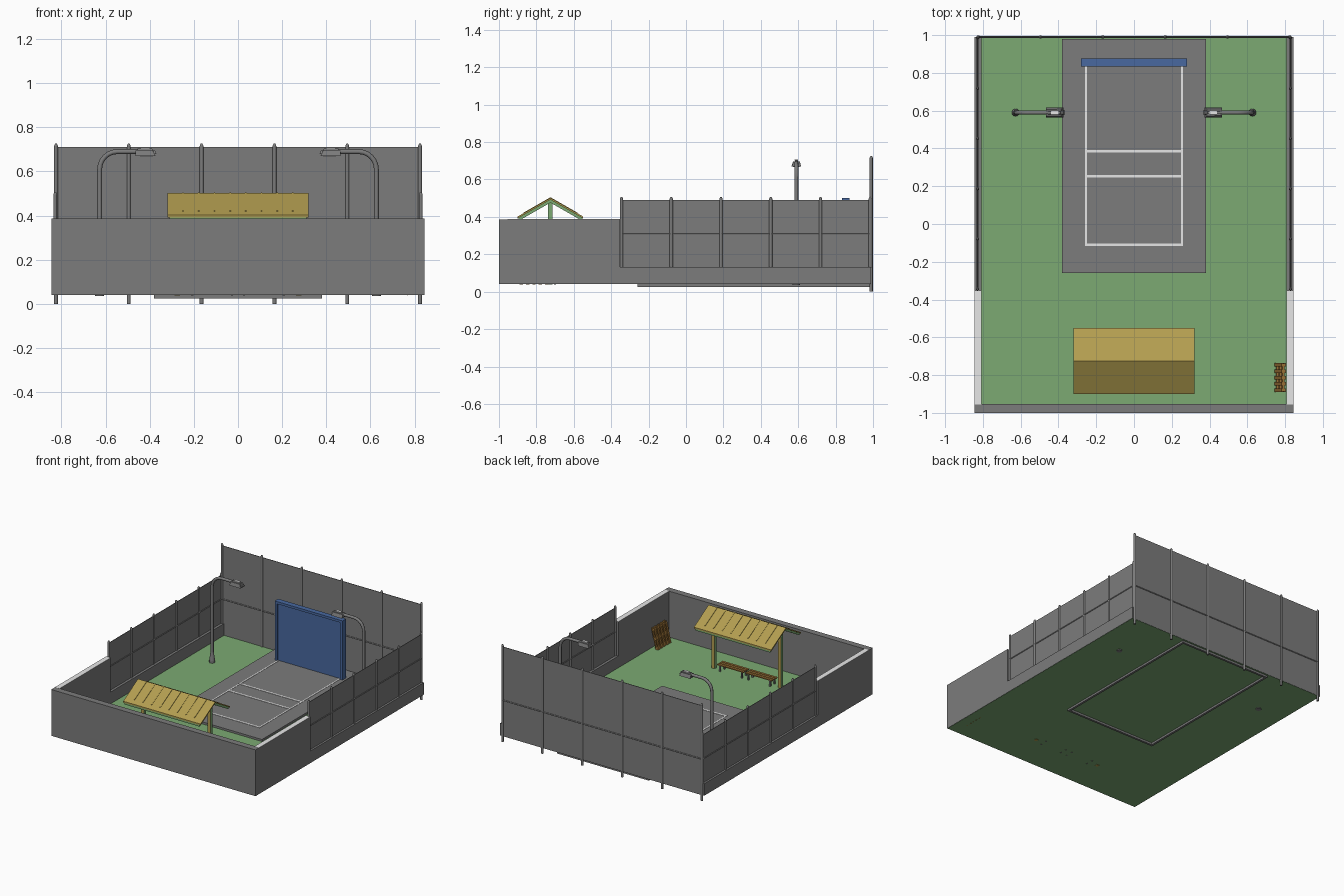
import bpy, bmesh, math
from mathutils import Vector, Matrix

if "Cube" in bpy.data.objects:
    bpy.data.objects.remove(bpy.data.objects["Cube"])


def mat(name, c):
    m = bpy.data.materials.new(name)
    m.diffuse_color = (*c, 1)
    m.use_nodes = True
    m.node_tree.nodes["Principled BSDF"].inputs["Base Color"].default_value = m.diffuse_color
    return m


GREY = mat("concrete grey", (0.2, 0.2, 0.2))
GREEN = mat("grass green", (0.2, 0.4, 0.17))
WHITE = mat("line white", (0.8, 0.8, 0.8))
BLUE = mat("board blue", (0.065, 0.14, 0.35))
TAN = mat("roof tan", (0.45, 0.34, 0.08))
BROWN = mat("bench brown", (0.35, 0.18, 0.04))


def finish(name, bm, m, smooth=False):
    me = bpy.data.meshes.new(name)
    bmesh.ops.recalc_face_normals(bm, faces=bm.faces)
    bm.to_mesh(me)
    bm.free()
    me.materials.append(m)
    ob = bpy.data.objects.new(name, me)
    bpy.context.collection.objects.link(ob)
    if smooth:
        bpy.context.view_layer.objects.active = ob
        bpy.ops.object.select_all(action='DESELECT')
        ob.select_set(True)
        bpy.ops.object.shade_smooth_by_angle(angle=math.radians(40))
    return ob


def add_box(bm, x0, x1, y0, y1, z0, z1):
    M = Matrix.Translation(((x0 + x1) / 2, (y0 + y1) / 2, (z0 + z1) / 2)) @ Matrix.Diagonal((x1 - x0, y1 - y0, z1 - z0, 1))
    return bmesh.ops.create_cube(bm, size=1, matrix=M)["verts"]


def boxes(name, m, lst):
    bm = bmesh.new()
    for b in lst:
        add_box(bm, *b)
    return finish(name, bm, m)


def add_rod(bm, a, b, r, r2=None, seg=10):
    a, b = Vector(a), Vector(b)
    d = b - a
    M = Matrix.Translation((a + b) / 2) @ d.to_track_quat('Z', 'Y').to_matrix().to_4x4()
    bmesh.ops.create_cone(bm, cap_ends=True, segments=seg, radius1=r, radius2=r if r2 is None else r2, depth=d.length, matrix=M)


def prism(name, m, pts, x0, x1):
    # extrude a (y, z) outline along x
    bm = bmesh.new()
    f = bm.faces.new([bm.verts.new((x0, y, z)) for y, z in pts])
    r = bmesh.ops.extrude_face_region(bm, geom=[f])
    bmesh.ops.translate(bm, vec=(x1 - x0, 0, 0), verts=[v for v in r["geom"] if isinstance(v, bmesh.types.BMVert)])
    return finish(name, bm, m)


# lawn
boxes("lawn", GREEN, [(-0.843, 0.843, -0.998, 0.99, 0.04, 0.043)])

# court slab, open underneath, with painted lines
boxes("court_top", GREY, [(-0.38, 0.38, -0.26, 0.98, 0.045, 0.058)])
boxes("court_rim", GREY, [(s * 0.372 - 0.008, s * 0.372 + 0.008, -0.26, 0.98, 0.025, 0.056) for s in (-1, 1)] +
      [(-0.38, 0.38, y, y + 0.016, 0.025, 0.056) for y in (-0.26, 0.964)])
boxes("court_lines", WHITE, [(-0.26, 0.26, y - 0.007, y + 0.007, 0.056, 0.0605) for y in (-0.11, 0.252, 0.386)] +
      [(s * 0.255 - 0.005, s * 0.255 + 0.005, -0.117, 0.84, 0.056, 0.06) for s in (-1, 1)])

# practice board with frame
boxes("practice_board", BLUE, [(-0.27, 0.27, 0.845, 0.865, 0.056, 0.49)])
boxes("practice_board_frame", BLUE, [(s * 0.27 - 0.01, s * 0.27 + 0.01, 0.835, 0.875, 0.056, 0.5) for s in (-1, 1)] +
      [(-0.27, 0.27, 0.835, 0.875, 0.482, 0.5)])

# walls
boxes("front_wall", GREY, [(-0.845, 0.845, -1, -0.953, 0.041, 0.387)])
for s, n in ((-1, "left"), (1, "right")):
    a, b = sorted((s * 0.807, s * 0.845))
    boxes(n + "_high_wall", GREY, [(a, b, -0.953, -0.352, 0.041, 0.386)])
    boxes(n + "_wall_cap", WHITE, [(a, b, -0.955, -0.352, 0.386, 0.3875)])
    boxes(n + "_low_wall", GREY, [(a, b, -0.352, 0.99, 0.041, 0.131)])


# fences: panel, capped posts and a middle rail
def fence(name, p, q, z0, z1, zpost, zrail, n):
    p, q = Vector((*p, 0)), Vector((*q, 0))
    bm = bmesh.new()
    for i in range(n):
        c = p.lerp(q, i / (n - 1))
        add_rod(bm, c + Vector((0, 0, zpost)), c + Vector((0, 0, z1 + 0.006)), 0.009)
        add_rod(bm, c + Vector((0, 0, z1 + 0.006)), c + Vector((0, 0, z1 + 0.016)), 0.009, 0.004)
    for z in (zrail,):
        add_rod(bm, p + Vector((0, 0, z)), q + Vector((0, 0, z)), 0.006, seg=8)
    finish(name + "_frame", bm, GREY, True)
    w = 0.002
    boxes(name + "_panel", GREY, [(min(p.x, q.x) - w, max(p.x, q.x) + w, min(p.y, q.y) - w, max(p.y, q.y) + w, z0, z1)])


fence("back_fence", (-0.825, 0.99), (0.825, 0.99), 0.041, 0.71, 0.0, 0.31, 6)
for s, n in ((-1, "left"), (1, "right")):
    fence(n + "_fence", (s * 0.828, -0.345), (s * 0.828, 0.985), 0.13, 0.49, 0.13, 0.31, 6)

# street lamps
for s, n in ((-1, "left"), (1, "right")):
    cu = bpy.data.curves.new(n + "_lamp_pole", 'CURVE')
    cu.dimensions = '3D'
    cu.bevel_depth = 0.011
    cu.bevel_resolution = 2
    path = [(0.627, 0.04), (0.627, 0.61)]
    path += [(0.547 + 0.08 * math.cos(t * math.pi / 12), 0.61 + 0.08 * math.sin(t * math.pi / 12)) for t in range(1, 7)]
    path += [(0.44, 0.69)]
    sp = cu.splines.new('POLY')
    sp.points.add(len(path) - 1)
    for pt, (x, z) in zip(sp.points, path):
        pt.co = (s * x, 0.59, z, 1)
    cu.materials.append(GREY)
    bpy.context.collection.objects.link(bpy.data.objects.new(n + "_lamp_pole", cu))
    bm = bmesh.new()
    add_rod(bm, (s * 0.627, 0.59, 0.035), (s * 0.627, 0.59, 0.06), 0.02, seg=12)
    add_rod(bm, (s * 0.627, 0.59, 0.06), (s * 0.627, 0.59, 0.12), 0.02, 0.011, seg=12)
    finish(n + "_lamp_base", bm, GREY, True)
    # head: box narrowed towards the top, nose rounded
    bm = bmesh.new()
    lo, hi = sorted((s * 0.365, s * 0.465))
    vs = add_box(bm, lo, hi, 0.564, 0.616, 0.67, 0.704)
    for v in vs:
        if v.co.z > 0.69:
            v.co.y = 0.59 + (v.co.y - 0.59) * 0.6
            if abs(v.co.x) < 0.4:
                v.co.x = s * 0.38
    bmesh.ops.bevel(bm, geom=[e for e in bm.edges if abs(e.verts[0].co.x) < 0.4 and abs(e.verts[1].co.x) < 0.4
                              or min(v.co.z for v in e.verts) > 0.69],
                    offset=0.009, segments=2, affect='EDGES')
    finish(n + "_lamp_head", bm, GREY, True)
    lo, hi = sorted((s * 0.385, s * 0.445))
    boxes(n + "_lamp_light", WHITE, [(lo, hi, 0.572, 0.608, 0.667, 0.671)])
    lo, hi = sorted((s * 0.4, s * 0.44))
    boxes(n + "_lamp_window", WHITE, [(lo, hi, 0.58, 0.6, 0.702, 0.706)])

# pavilion roof: tan boards over a green underlay
YC, HALF, RIDGE, EAVE = -0.725, 0.175, 0.502, 0.402


def gable(top, bot, half):
    k = (RIDGE - EAVE) / HALF
    return [(YC - half, RIDGE - k * half - top), (YC, RIDGE - top), (YC + half, RIDGE - k * half - top),
            (YC + half, RIDGE - k * half - bot), (YC, RIDGE - bot), (YC - half, RIDGE - k * half - bot)]


prism("roof_boards", TAN, gable(0.0, 0.01, HALF), -0.32, 0.32)
prism("roof_underlay", GREEN, gable(0.0095, 0.026, HALF - 0.004), -0.31, 0.31)
for i in range(1, 9):
    x = -0.32 + i * 0.0711
    prism("roof_batten", TAN, gable(-0.003, 0.002, HALF - 0.03), x - 0.003, x + 0.003)

# pavilion posts: green on the ends, wood on front and back
for x in (-0.275, 0.275):
    ob = boxes("pavilion_post", TAN, [(x - 0.012, x + 0.012, YC - 0.012, YC + 0.012, 0.038, 0.48)])
    ob.data.materials.append(GREEN)
    for p in ob.data.polygons:
        if abs(p.normal.x) > 0.5:
            p.material_index = 1
boxes("ridge_beam", GREEN, [(-0.29, 0.29, YC - 0.01, YC + 0.01, 0.45, 0.48)])

# two slatted benches
for c, n in ((-0.117, "left"), (0.117, "right")):
    boxes(n + "_bench_seat", BROWN, [(c - 0.11, c + 0.11, YC + d - 0.009, YC + d + 0.009, 0.088, 0.096) for d in (-0.024, 0, 0.024)])
    boxes(n + "_bench_legs", GREY, [(c + a - 0.005, c + a + 0.005, YC + d - 0.005, YC + d + 0.005, 0.038, 0.089)
                                    for a in (-0.09, 0.09) for d in (-0.025, 0.025)] +
          [(c + a - 0.005, c + a + 0.005, YC - 0.03, YC + 0.03, 0.08, 0.089) for a in (-0.09, 0.09)])

# wooden pallet leaning on the right wall
bm = bmesh.new()
for i in range(5):
    y = -0.067 + i * 0.0335
    add_box(bm, -0.006, 0, y - 0.009, y + 0.009, 0, 0.16)
    add_box(bm, 0.012, 0.018, y - 0.009, y + 0.009, 0, 0.16)
for z in (0.012, 0.08, 0.148):
    add_box(bm, 0, 0.012, -0.075, 0.075, z - 0.01, z + 0.01)
bmesh.ops.transform(bm, matrix=Matrix.Translation((0.75, -0.813, 0.043)) @ Matrix.Rotation(math.radians(13), 4, 'Y'), verts=bm.verts)
finish("pallet", bm, BROWN)
